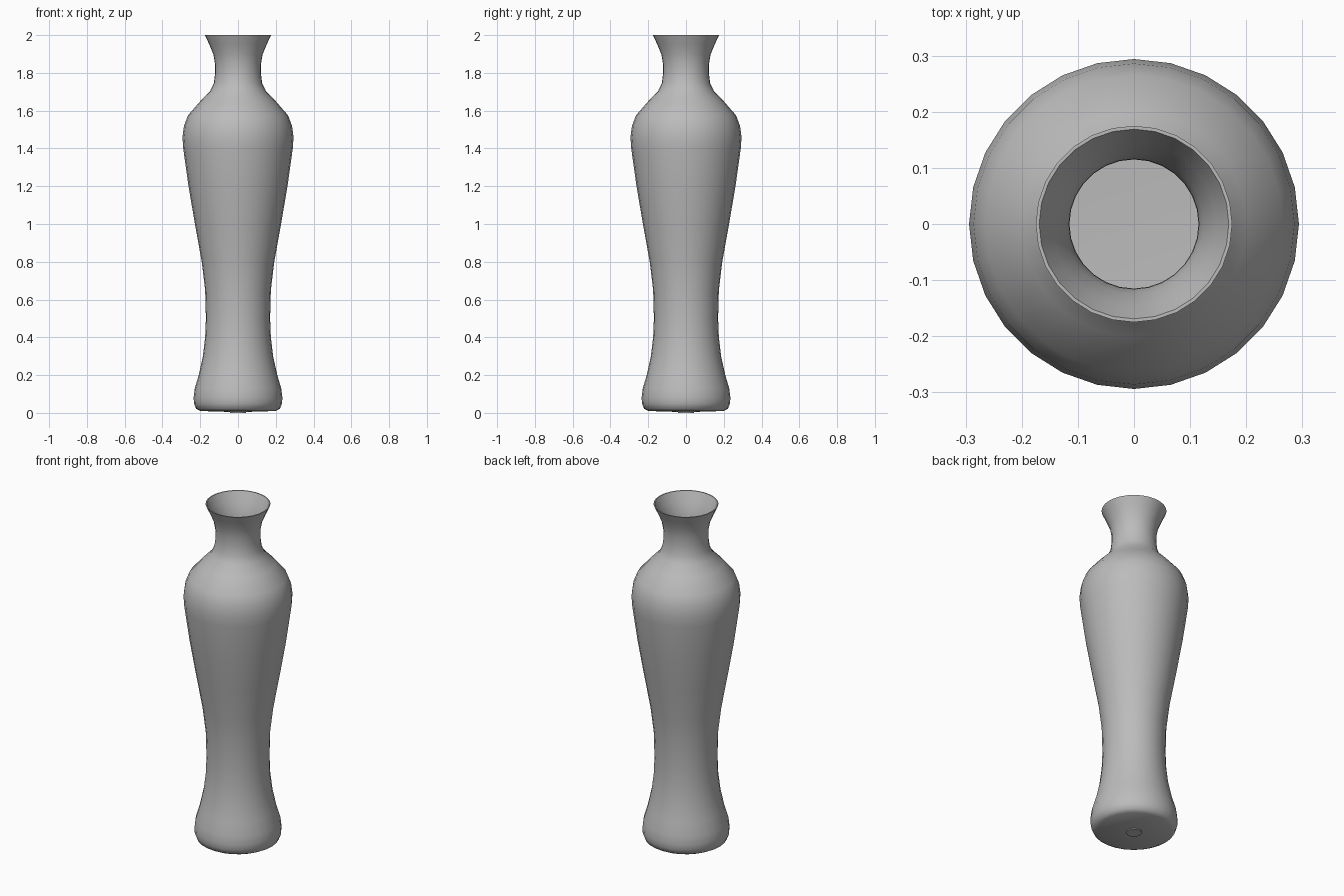
import bpy, bmesh, math

cube = bpy.data.objects.get("Cube")
if cube:
    bpy.data.objects.remove(cube, do_unlink=True)

SIDES = 28
WALL = 0.006

# Glazed clay colour
clay = bpy.data.materials.new("grey clay")
clay.use_nodes = True
clay.diffuse_color = (0.5, 0.5, 0.5, 1)
clay.node_tree.nodes["Principled BSDF"].inputs["Base Color"].default_value = (0.5, 0.5, 0.5, 1)

# Outer silhouette (radius, height), foot to lip
outer = [(0.2, 0.01), (0.222, 0.022), (0.233, 0.05), (0.235, 0.08), (0.229, 0.13),
         (0.208, 0.2), (0.186, 0.3), (0.174, 0.4), (0.17, 0.5), (0.174, 0.65),
         (0.192, 0.8), (0.228, 1.0), (0.262, 1.2), (0.29, 1.4), (0.294, 1.46),
         (0.286, 1.52), (0.265, 1.575), (0.2, 1.65), (0.147, 1.705), (0.128, 1.745),
         (0.121, 1.8), (0.122, 1.85), (0.131, 1.9), (0.152, 1.95), (0.175, 2.0)]

# Thin wall, floor and a small raised foot disc underneath
inner = [(r - WALL, max(z, 0.02)) for r, z in reversed(outer)]
foot = [(0, 0), (0.042, 0), (0.042, 0.005)]
profile = foot + outer + inner + [(0, 0.02)]

# Lathe the profile
bm = bmesh.new()
verts = [bm.verts.new((r, 0, z)) for r, z in profile]
edges = [bm.edges.new(pair) for pair in zip(verts, verts[1:])]
bmesh.ops.spin(bm, geom=verts + edges, cent=(0, 0, 0), axis=(0, 0, 1),
               angle=math.tau, steps=SIDES, use_duplicate=False)
bmesh.ops.remove_doubles(bm, verts=bm.verts, dist=0.0005)
bmesh.ops.recalc_face_normals(bm, faces=bm.faces)
mesh = bpy.data.meshes.new("vase_body")
bm.to_mesh(mesh)
bm.free()

vase = bpy.data.objects.new("vase_body", mesh)
bpy.context.collection.objects.link(vase)
mesh.materials.append(clay)

# Smooth walls with crisp lip and foot disc
bpy.ops.object.select_all(action='DESELECT')
vase.select_set(True)
bpy.context.view_layer.objects.active = vase
bpy.ops.object.shade_smooth_by_angle(angle=math.radians(40))
